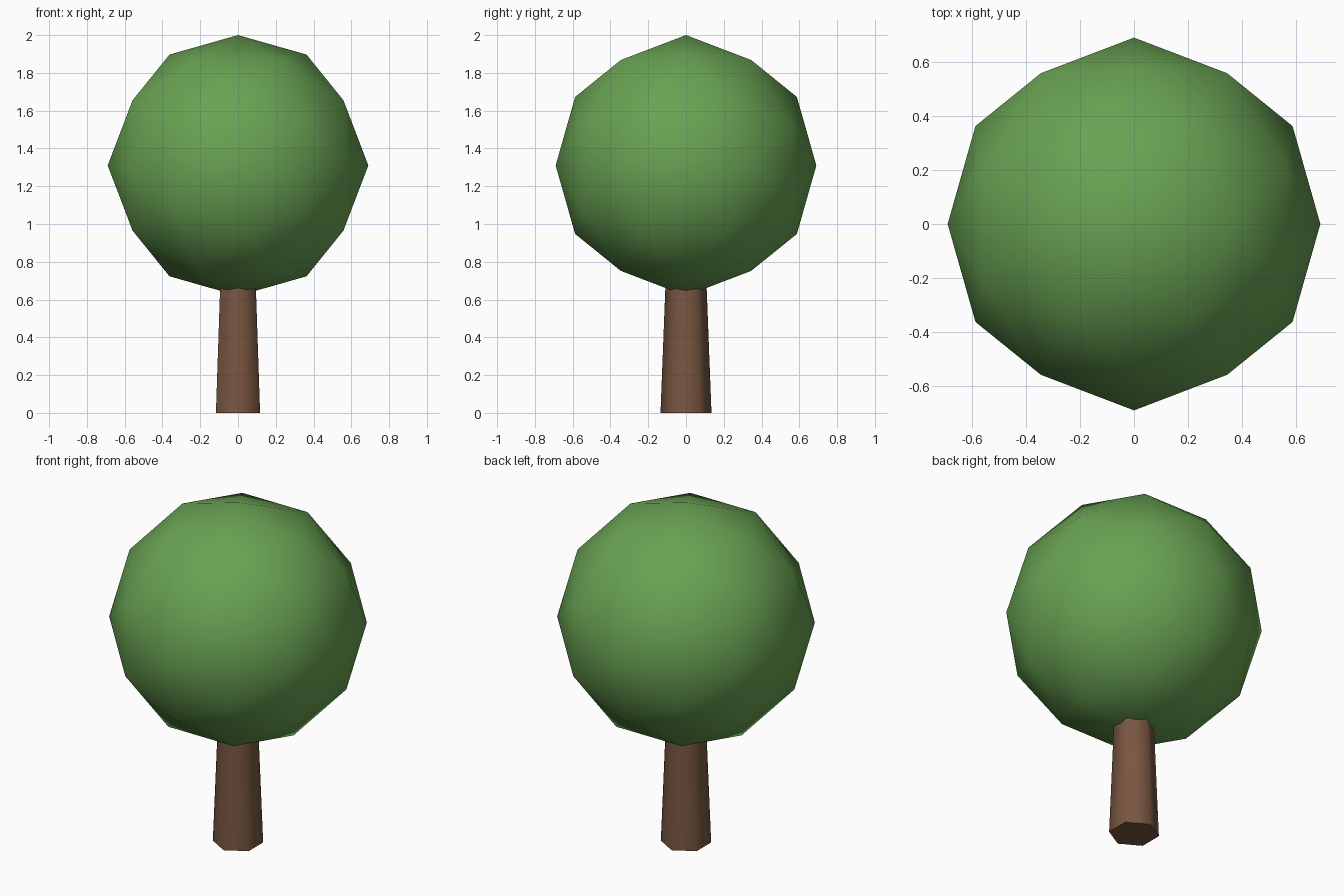
import bpy, bmesh
from mathutils import Matrix

if "Cube" in bpy.data.objects:
    bpy.data.objects.remove(bpy.data.objects["Cube"])


def material(name, rgb):
    mat = bpy.data.materials.new(name)
    mat.diffuse_color = (*rgb, 1)
    mat.use_nodes = True
    mat.node_tree.nodes["Principled BSDF"].inputs["Base Color"].default_value = mat.diffuse_color
    return mat


def finish(bm, name, mat):
    bmesh.ops.recalc_face_normals(bm, faces=bm.faces[:])
    mesh = bpy.data.meshes.new(name)
    bm.to_mesh(mesh)
    bm.free()
    mesh.materials.append(mat)
    obj = bpy.data.objects.new(name, mesh)
    bpy.context.collection.objects.link(obj)
    return obj


# Trunk: six-sided tapered column, smooth sides and flat caps
bm = bmesh.new()
HEIGHT = 0.8
bmesh.ops.create_cone(bm, cap_ends=True, segments=6, radius1=0.135, radius2=0.104,
                      depth=HEIGHT, matrix=Matrix.Translation((0, 0, HEIGHT / 2)))
for f in bm.faces:
    f.smooth = len(f.verts) == 4
for e in bm.edges:
    e.smooth = all(f.smooth for f in e.link_faces)
finish(bm, "trunk", material("bark", (0.19, 0.092, 0.053)))

# Crown: axis-aligned icosahedron, subdivided once and pushed out to a sphere
RADIUS, CENTRE = 0.69, 1.31
PHI = (1 + 5 ** 0.5) / 2
bm = bmesh.new()
for a in (-1, 1):
    for b in (-PHI, PHI):
        for co in ((a, 0, b), (b, a, 0), (0, b, a)):
            bm.verts.new(co)
bmesh.ops.convex_hull(bm, input=bm.verts[:])
bmesh.ops.subdivide_edges(bm, edges=bm.edges[:], cuts=1, use_grid_fill=True)
for v in bm.verts:
    v.co = v.co.normalized() * RADIUS
    v.co.z += CENTRE
for f in bm.faces:
    f.smooth = True
finish(bm, "crown", material("leaves", (0.14, 0.36, 0.085)))
